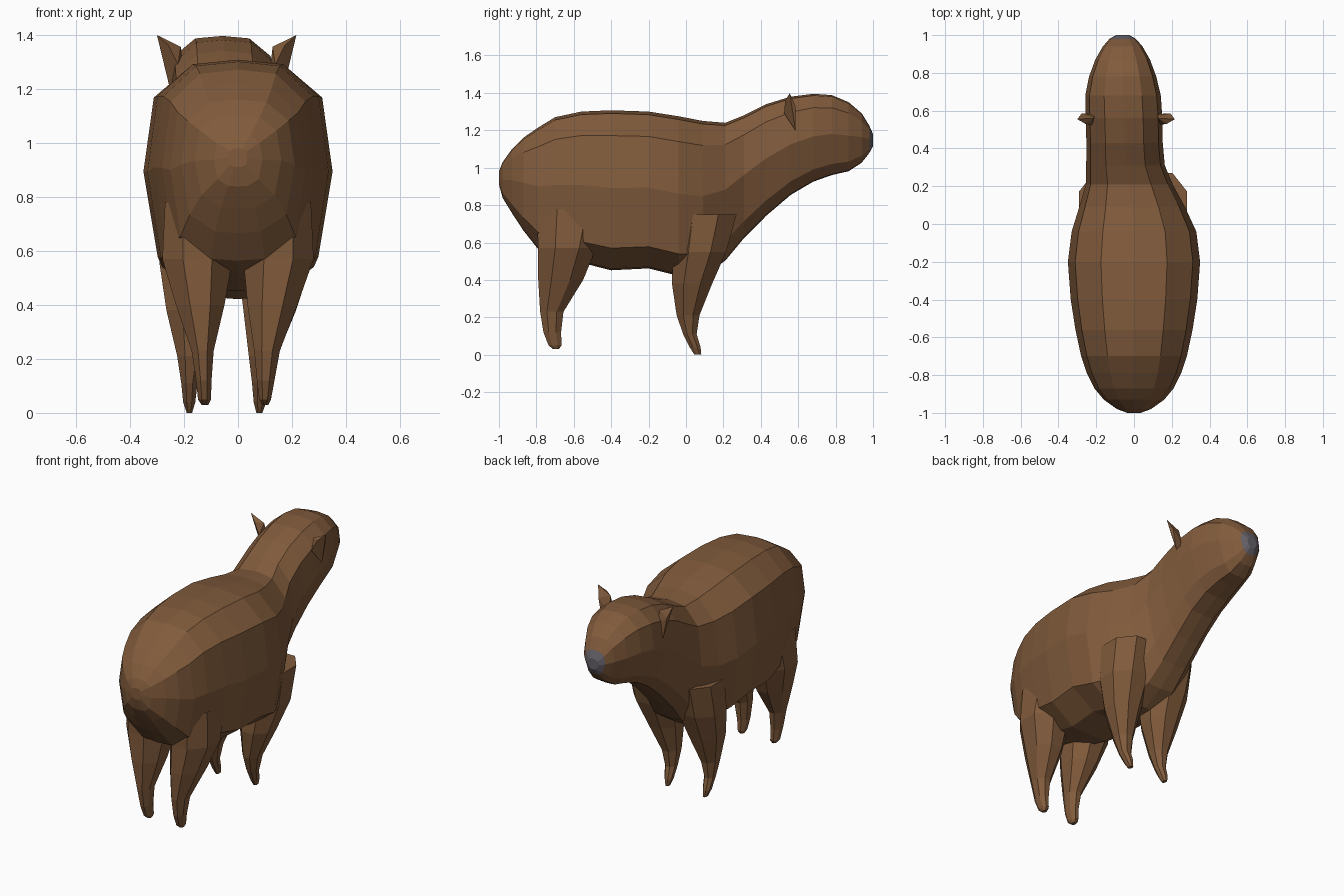
import bpy, bmesh, math
from mathutils import Vector

if "Cube" in bpy.data.objects:
    bpy.data.objects.remove(bpy.data.objects["Cube"])


def material(name, color):
    m = bpy.data.materials.new(name)
    m.diffuse_color = color
    m.use_nodes = True
    m.node_tree.nodes["Principled BSDF"].inputs["Base Color"].default_value = m.diffuse_color
    return m


FUR = material("brown_fur", (0.22, 0.105, 0.045, 1))
NOSE = material("grey_nose", (0.13, 0.12, 0.14, 1))


def finish(name, bm):
    bmesh.ops.recalc_face_normals(bm, faces=bm.faces[:])
    me = bpy.data.meshes.new(name)
    bm.to_mesh(me)
    bm.free()
    me.materials.append(FUR)
    me.materials.append(NOSE)
    ob = bpy.data.objects.new(name, me)
    bpy.context.collection.objects.link(ob)
    return ob


def loft(name, rings, grey_last=0):
    bm = bmesh.new()
    loops = [[bm.verts.new(p) for p in r] for r in rings]
    n = len(loops[0])
    for k, (a, b) in enumerate(zip(loops, loops[1:])):
        for i in range(n):
            f = bm.faces.new((a[i], a[(i + 1) % n], b[(i + 1) % n], b[i]))
            f.material_index = int(k >= len(loops) - 1 - grey_last)
    bm.faces.new(loops[0][::-1])
    cap = bm.faces.new(loops[-1])
    cap.material_index = int(grey_last > 0)
    return finish(name, bm)


# Body, neck and head: y, centre x, half width, top z, bottom z
SECTIONS = [
    (-1.00, 0, .035, .98, .91), (-.98, 0, .09, 1.03, .84),
    (-.93, 0, .16, 1.10, .76), (-.87, 0, .21, 1.16, .67),
    (-.79, 0, .25, 1.215, .57), (-.70, 0, .28, 1.27, .53),
    (-.56, 0, .31, 1.30, .50), (-.40, 0, .335, 1.307, .46),
    (-.20, 0, .35, 1.30, .47), (-.04, 0, .33, 1.275, .43),
    (.09, -.01, .28, 1.25, .43), (.21, -.025, .23, 1.24, .51),
    (.31, -.045, .208, 1.28, .63), (.43, -.05, .202, 1.34, .75),
    (.56, -.053, .203, 1.38, .86), (.68, -.058, .20, 1.395, .93),
    (.78, -.06, .178, 1.388, .965), (.87, -.06, .145, 1.35, .985),
    (.94, -.06, .105, 1.29, 1.03), (.98, -.06, .07, 1.225, 1.08),
    (1.00, -.06, .035, 1.18, 1.115)]


def body_ring(y, cx, w, zt, zb):
    low = .85 if y < .15 else .70
    half = [(.5, .98), (.89, .84), (1, .51), (low, .13), (.4, .0)]
    outline = [(0, 1)] + half + [(0, -.01)] + [(-a, b) for a, b in reversed(half)]
    return [(cx + a * w, y, zb + b * (zt - zb)) for a, b in outline]


body = loft("body", [body_ring(*s) for s in SECTIONS], grey_last=1)


# Legs: z, back y, front y, then x range
def leg(name, rows):
    rings = []
    for z, y0, y1, x0, x1 in rows:
        ring = []
        for i in range(8):
            a = math.pi * (i + .5) / 4
            ring.append(((x0 + x1) / 2 + (x1 - x0) / 2 * math.cos(a) / .924,
                         (y0 + y1) / 2 + (y1 - y0) / 2 * math.sin(a) / .924, z))
        rings.append(ring)
    return loft(name, rings)


HIND = [(.78, -.80, -.42, ), (.57, -.79, -.48), (.40, -.79, -.55), (.23, -.78, -.655),
        (.12, -.762, -.668), (.05, -.735, -.665), (.03, -.71, -.68)]
FRONT = [(.75, -.06, .27), (.55, -.07, .215), (.38, -.075, .14), (.21, -.05, .072),
         (.11, -.015, .057), (.04, .02, .078), (.0, .045, .082)]
X = {
    "hind_leg_left": (HIND, [(-.27, -.04), (-.28, -.02), (-.23, -.05), (-.172, -.09),
                             (-.155, -.098), (-.148, -.1), (-.135, -.11)]),
    "hind_leg_right": (HIND, [(.04, .27), (.02, .28), (.035, .22), (.06, .155),
                              (.07, .135), (.078, .122), (.088, .112)]),
    "front_leg_left": (FRONT, [(-.29, -.03), (-.29, -.02), (-.265, -.06), (-.225, -.125),
                               (-.21, -.15), (-.203, -.158), (-.19, -.17)]),
    "front_leg_right": (FRONT, [(.02, .28), (.0, .27), (.02, .215), (.04, .145),
                                (.052, .12), (.058, .105), (.068, .09)]),
}

# Fuse the legs into one skin with the body
for name, (profile, spans) in X.items():
    limb = leg(name, [p + s for p, s in zip(profile, spans)])
    mod = body.modifiers.new(name, 'BOOLEAN')
    mod.operation = 'UNION'
    mod.solver = 'EXACT'
    mod.object = limb
    bpy.context.view_layer.objects.active = body
    bpy.ops.object.modifier_apply(modifier=mod.name)
    bpy.data.objects.remove(limb)

# Small pointed ears, mirrored across the head
EAR = [(.21, .585, 1.20), (.258, .555, 1.398), (.235, .585, 1.33), (.17, .56, 1.355),
       (.18, .525, 1.29), (.215, .53, 1.36), (.16, .58, 1.26)]
for side, name in ((-1, "ear_left"), (1, "ear_right")):
    bm = bmesh.new()
    for x, y, z in EAR:
        bm.verts.new(Vector((-.042 + side * x, y, z)))
    bmesh.ops.convex_hull(bm, input=bm.verts[:])
    finish(name, bm)
